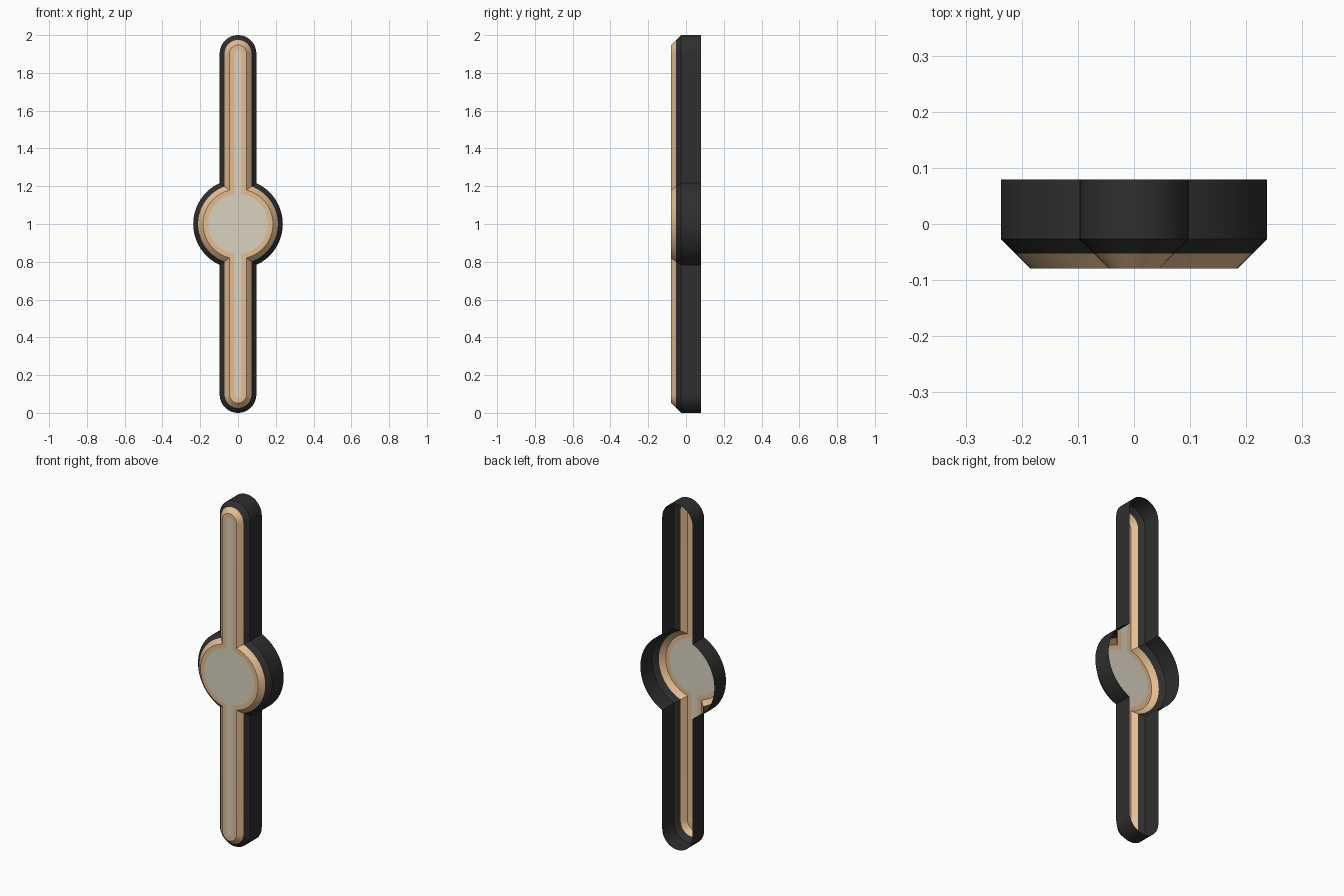
import bpy, math

if "Cube" in bpy.data.objects:
    bpy.data.objects.remove(bpy.data.objects["Cube"])

HALF_W, RADIUS, MID, TOP = 0.097, 0.237, 1.0, 2.0
BACK, SHOULDER, MIDWAY, FRONT = 0.079, -0.027, -0.053, -0.079


def half_outline(d):
    """Right half of the bar-and-disc outline inset by d, from bottom to top."""
    w, r = HALF_W - d, RADIUS - d
    pts = []
    n = 14
    for i in range(n + 1):                      # rounded lower end
        a = -math.pi / 2 + math.pi / 2 * i / n
        pts.append((w * math.cos(a), HALF_W + w * math.sin(a)))
    lim = math.pi / 2 - math.asin(w / r)
    m = 36
    for i in range(m + 1):                      # side of the central disc
        a = -lim + 2 * lim * i / m
        pts.append((r * math.cos(a), MID + r * math.sin(a)))
    for i in range(n + 1):                      # rounded upper end
        a = math.pi / 2 * i / n
        pts.append((w * math.cos(a), TOP - HALF_W + w * math.sin(a)))
    pts[0] = (0.0, pts[0][1])
    pts[-1] = (0.0, pts[-1][1])
    return pts


def ring(d, y):
    """Closed loop, counter-clockwise seen from the front."""
    h = half_outline(d)
    return [(x, y, z) for x, z in h] + [(-x, y, z) for x, z in h[-2:0:-1]]


def make(name, verts, faces, mat):
    me = bpy.data.meshes.new(name)
    me.from_pydata(verts, [], faces)
    me.materials.append(mat)
    ob = bpy.data.objects.new(name, me)
    bpy.context.collection.objects.link(ob)
    bpy.ops.object.select_all(action='DESELECT')
    ob.select_set(True)
    bpy.context.view_layer.objects.active = ob
    bpy.ops.object.shade_smooth_by_angle(angle=math.radians(25))
    return ob


def loft(name, levels, mat):
    """Bridge successive (inset, y) outlines into an open shell."""
    rings = [ring(d, y) for d, y in levels]
    n = len(rings[0])
    verts = [v for r in rings for v in r]
    faces = []
    for k in range(len(rings) - 1):
        a, b = k * n, (k + 1) * n
        for i in range(n):
            j = (i + 1) % n
            faces.append((a + i, a + j, b + j, b + i))
    return make(name, verts, faces, mat)


def material(name, rgb):
    m = bpy.data.materials.new(name)
    m.diffuse_color = (*rgb, 1)
    m.use_nodes = True
    m.node_tree.nodes["Principled BSDF"].inputs["Base Color"].default_value = m.diffuse_color
    return m


black = material("soft black", (0.028, 0.028, 0.028))
tan = material("warm tan", (0.78, 0.51, 0.28))
cream = material("pale grey cream", (0.70, 0.65, 0.53))

# Black housing: side wall and outer half of the bevel, open at the back
loft("housing", [(0, BACK), (0, SHOULDER), (0.026, MIDWAY)], black)

# Tan trim: inner half of the bevel and flat border on the front
loft("trim", [(0.026, MIDWAY), (0.052, FRONT), (0.078, FRONT)], tan)

# Pale front panel, filled by strips between mirrored outline points
h = half_outline(0.078)
n = len(h)
verts = [(x, FRONT, z) for x, z in h] + [(-x, FRONT, z) for x, z in h[1:-1]]
faces = [(0, 1, n), (n - 2, n - 1, 2 * n - 3)]
faces += [(i, i + 1, n + i, n + i - 1) for i in range(1, n - 2)]
make("front_panel", verts, faces, cream)
